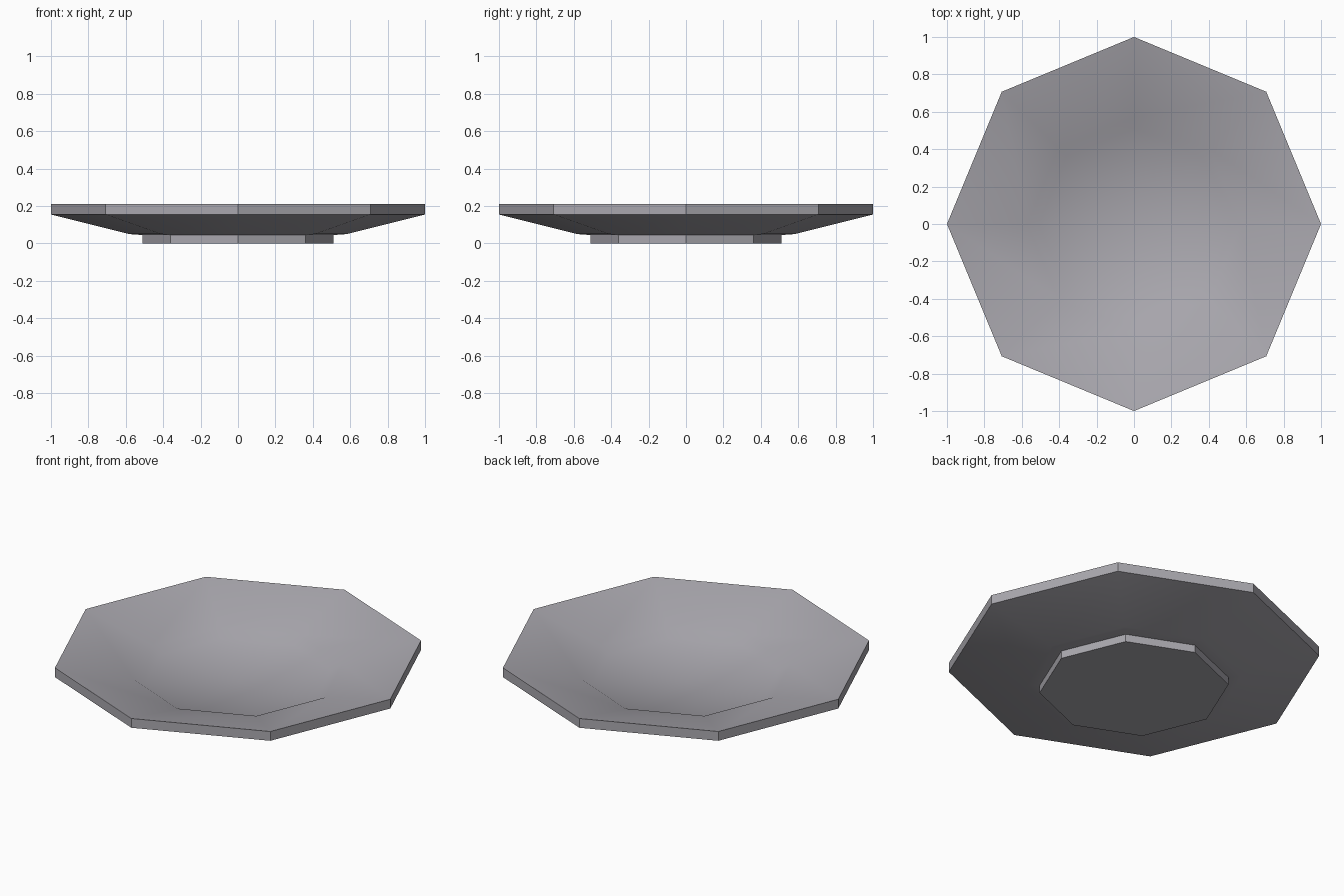
import bpy
import bmesh
from math import cos, sin, pi, radians

cube = bpy.data.objects.get("Cube")
if cube:
    bpy.data.objects.remove(cube, do_unlink=True)

SIDES = 8

grey = bpy.data.materials.new("warm grey glaze")
grey.use_nodes = True
colour = (0.40, 0.39, 0.425, 1.0)
grey.diffuse_color = colour
grey.node_tree.nodes["Principled BSDF"].inputs["Base Color"].default_value = colour


def lathe(name, profile):
    """Turn a (radius, height) profile into an eight-sided solid; radius 0 is a pole."""
    bm = bmesh.new()
    rings = []
    for r, z in profile:
        if r == 0:
            rings.append([bm.verts.new((0, 0, z))] * SIDES)
        else:
            rings.append([bm.verts.new((r * cos(2 * pi * i / SIDES),
                                        r * sin(2 * pi * i / SIDES), z))
                          for i in range(SIDES)])
    for low, high in zip(rings, rings[1:]):
        for i in range(SIDES):
            j = (i + 1) % SIDES
            corners = dict.fromkeys((low[i], low[j], high[j], high[i]))
            bm.faces.new(list(corners))
    bmesh.ops.recalc_face_normals(bm, faces=bm.faces)
    mesh = bpy.data.meshes.new(name)
    bm.to_mesh(mesh)
    bm.free()
    mesh.materials.append(grey)
    obj = bpy.data.objects.new(name, mesh)
    bpy.context.collection.objects.link(obj)
    bpy.ops.object.select_all(action='DESELECT')
    obj.select_set(True)
    bpy.context.view_layer.objects.active = obj
    bpy.ops.object.shade_smooth_by_angle(angle=radians(30))
    return obj


# Dish: underside, upright rim, sloping border, well wall and shallow floor
lathe("plate_dish", [(0, 0.04), (0.51, 0.045), (0.58, 0.05), (1, 0.155),
                     (1, 0.21), (0.57, 0.105), (0.51, 0.072), (0, 0.043)])

# Foot ring under the dish, closed at the bottom
lathe("plate_foot", [(0, 0), (0.51, 0), (0.51, 0.046), (0, 0.041)])
